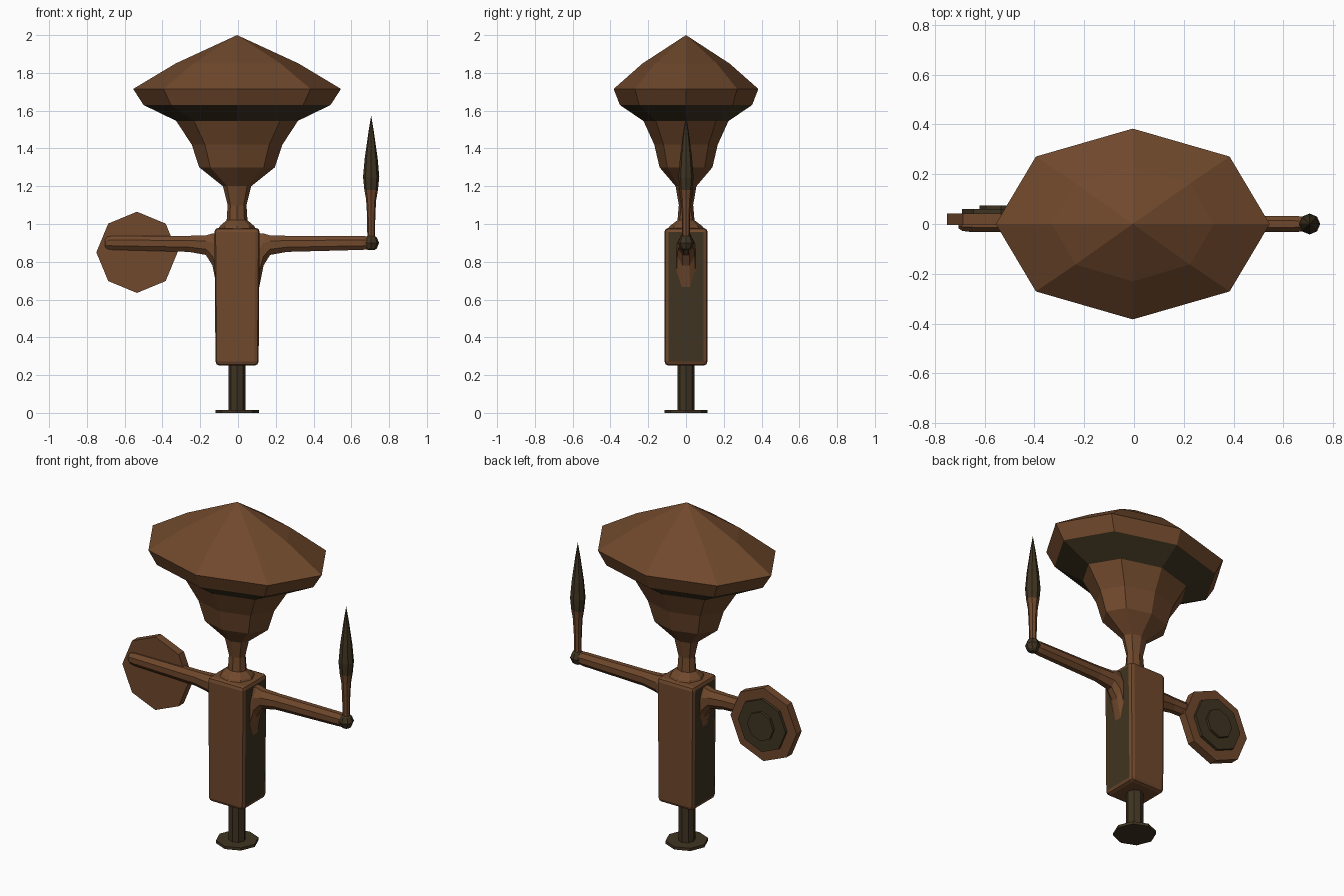
import bpy, bmesh, math
from mathutils import Vector, Matrix

if "Cube" in bpy.data.objects:
    bpy.data.objects.remove(bpy.data.objects["Cube"])

CX = -0.005


def material(name, rgb):
    m = bpy.data.materials.new(name)
    m.diffuse_color = (*rgb, 1)
    m.use_nodes = True
    m.node_tree.nodes["Principled BSDF"].inputs["Base Color"].default_value = m.diffuse_color
    return m


BROWN = material("brown_wood", (0.16, 0.065, 0.025))
DARK = material("dark_wood", (0.05, 0.034, 0.015))


def finish(name, bm):
    bmesh.ops.recalc_face_normals(bm, faces=bm.faces)
    me = bpy.data.meshes.new(name)
    bm.to_mesh(me)
    bm.free()
    me.materials.append(BROWN)
    me.materials.append(DARK)
    ob = bpy.data.objects.new(name, me)
    bpy.context.collection.objects.link(ob)
    return ob


def loft(name, rings, origin=(0, 0, 0), rot=Matrix(), dark=(), sides=8, turn=0.0):
    """Rings are (height, radius_u, radius_v, offset_u); dark lists band indices."""
    bm = bmesh.new()
    loops = []
    for h, ru, rv, off in rings:
        if ru == 0:
            pts = [Vector((off, 0, h))]
        else:
            angs = [turn + 2 * math.pi * i / sides for i in range(sides)]
            pts = [Vector((off + ru * math.cos(a), rv * math.sin(a), h)) for a in angs]
        loops.append([bm.verts.new(Vector(origin) + rot @ p) for p in pts])
    for b, (lo, hi) in enumerate(zip(loops, loops[1:])):
        for i in range(sides):
            j = (i + 1) % sides
            if len(hi) == 1:
                f = bm.faces.new((lo[i], lo[j], hi[0]))
            elif len(lo) == 1:
                f = bm.faces.new((lo[0], hi[j], hi[i]))
            else:
                f = bm.faces.new((lo[i], lo[j], hi[j], hi[i]))
            f.material_index = int(b in dark)
    for end, b in ((loops[0], 0), (loops[-1], len(rings) - 2)):
        if len(end) > 1:
            bm.faces.new(end).material_index = int(b in dark)
    return finish(name, bm)


# Wide hat with dark underside
loft("hat", [(1.545, 0.32, 0.225, 0), (1.63, 0.495, 0.35, 0), (1.715, 0.55, 0.383, 0),
             (1.85, 0.325, 0.23, 0), (2.0, 0, 0, 0)], (CX, 0, 0), dark=(0,))

# Head tapering into the neck
loft("head_and_neck", [(0.965, 0.105, 0.105, 0), (0.99, 0.09, 0.085, 0), (1.02, 0.055, 0.045, 0),
                       (1.10, 0.05, 0.038, 0), (1.20, 0.075, 0.055, 0), (1.30, 0.20, 0.14, 0),
                       (1.42, 0.24, 0.168, 0), (1.55, 0.325, 0.227, 0)], (CX, 0, 0))

# Bevelled body with dark left and right sides
bm = bmesh.new()
bmesh.ops.create_cube(bm, size=1)
for v in bm.verts:
    half = 0.12 if v.co.z > 0 else 0.114
    v.co = (CX + math.copysign(half, v.co.x), math.copysign(0.114, v.co.y),
            0.98 if v.co.z > 0 else 0.25)
bm.normal_update()
for f in bm.faces:
    f.material_index = int(abs(f.normal.x) > 0.9)
bmesh.ops.bevel(bm, geom=bm.edges[:], offset=0.022, segments=2, affect='EDGES', profile=0.5)
finish("body", bm)

# Arms flaring into the body (u = z axis, v = y axis, height = x axis)
for side, label in ((1, "right"), (-1, "left")):
    rot = Matrix(((0, 0, side), (0, 1, 0), (1, 0, 0)))
    arm = [(0.105, 0.175, 0.055, -0.11), (0.135, 0.092, 0.05, -0.035), (0.17, 0.056, 0.046, -0.012),
           (0.26, 0.046, 0.037, -0.005), (0.66, 0.04, 0.034, 0), (0.69, 0.036, 0.03, 0),
           (0.705, 0.02, 0.018, 0)]
    loft(label + "_arm", arm, (0, 0, 0.9), rot, turn=math.pi / 8)

# Spear with dark pommel and blade
SX = 0.705
loft("spear_shaft", [(0.9, 0.02, 0.02, 0), (1.05, 0.022, 0.022, 0), (1.13, 0.027, 0.027, 0),
                     (1.18, 0.036, 0.034, 0)], (SX, 0, 0))
loft("spear_blade", [(1.18, 0.036, 0.034, 0), (1.25, 0.043, 0.04, 0), (1.35, 0.034, 0.032, 0),
                     (1.49, 0.014, 0.014, 0), (1.575, 0, 0, 0)], (SX, 0, 0), dark=range(4))
ball = [(0.042 * math.sin(t), 0.042 * math.cos(t), 0.042 * math.cos(t), 0)
        for t in (math.radians(d) for d in (-67.5, -45, 0, 45, 67.5))]
loft("spear_pommel", ball, (SX, 0, 0.9), dark=range(4))

# Octagonal stepped shield, facing backwards
rot = Matrix(((1, 0, 0), (0, 0, 1), (0, 1, 0)))
for name, r, y0, y1, dark in (("shield_plate", 0.215, -0.005, 0.043, ()),
                              ("shield_ring", 0.155, 0.03, 0.06, (0,)),
                              ("shield_boss", 0.085, 0.05, 0.075, (0,))):
    loft(name, [(y0, r, r, 0), (y1, r, r, 0)], (-0.535, 0, 0.85), rot, dark=dark)

# Stem and foot disc
loft("stem", [(0.0, 0.046, 0.046, 0), (0.27, 0.046, 0.046, 0)], (CX, 0, 0), dark=(0,))
loft("foot", [(0.0, 0.115, 0.115, 0), (0.016, 0.115, 0.115, 0)], (CX, 0, 0), dark=(0,))
